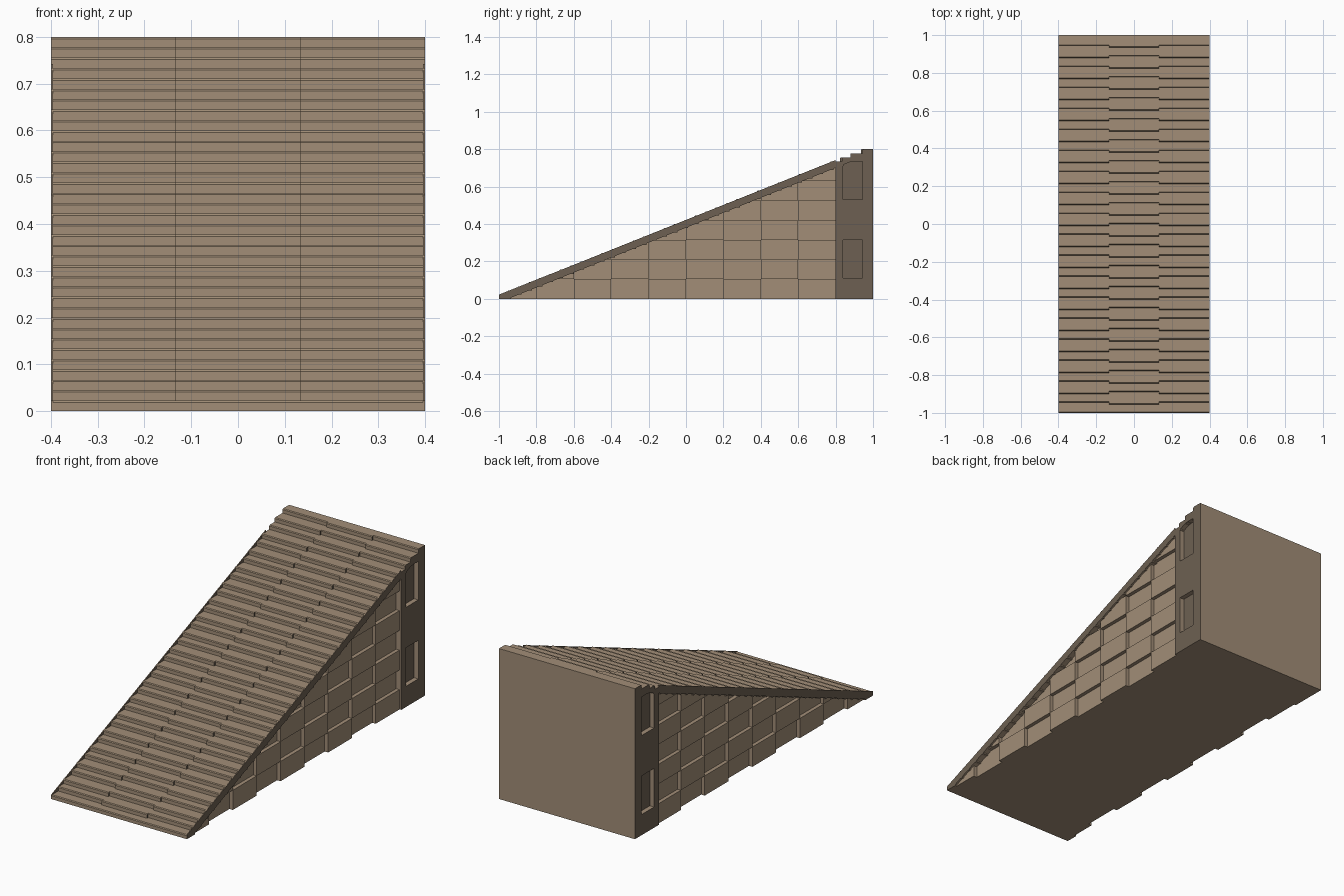
import bpy, bmesh
from mathutils import Vector

if "Cube" in bpy.data.objects:
    bpy.data.objects.remove(bpy.data.objects["Cube"])

N = 36                      # stair count
DY, DZ = 2 / N, 0.8 / N     # tread depth, riser height
W = 0.4                     # half width


def material(name, rgb):
    m = bpy.data.materials.new(name)
    m.diffuse_color = (*rgb, 1)
    m.use_nodes = True
    m.node_tree.nodes["Principled BSDF"].inputs["Base Color"].default_value = m.diffuse_color
    return m


STONE = material("stone", (0.36, 0.27, 0.185))
TRIM = material("dark_trim", (0.155, 0.118, 0.085))


def prism(bm, profile, x0, x1):
    """Extrude a (y, z) profile along x."""
    a = [bm.verts.new((x0, y, z)) for y, z in profile]
    b = [bm.verts.new((x1, y, z)) for y, z in profile]
    bm.faces.new(a)
    bm.faces.new(b[::-1])
    n = len(a)
    for i in range(n):
        j = (i + 1) % n
        bm.faces.new((a[j], a[i], b[i], b[j]))


def rect(y0, y1, z0, z1):
    return [(y0, z0), (y1, z0), (y1, z1), (y0, z1)]


def finish(name, bm, dark_sides=False):
    bmesh.ops.recalc_face_normals(bm, faces=bm.faces)
    bm.normal_update()
    for f in bm.faces:
        f.material_index = int(dark_sides and abs(f.normal.x) > 0.9)
    me = bpy.data.meshes.new(name)
    bm.to_mesh(me)
    bm.free()
    me.materials.append(STONE)
    me.materials.append(TRIM)
    ob = bpy.data.objects.new(name, me)
    bpy.context.collection.objects.link(ob)
    return ob


# Solid wedge: forms the recessed wall squares
bm = bmesh.new()
prism(bm, [(-0.98, 0), (0.82, 0), (0.82, 0.72)], -0.37, 0.37)
finish("ramp_core", bm)

# Raised wall blocks in a checkerboard, trimmed under the slope
bm = bmesh.new()
ROW = 0.105
for i in range(9):
    for r in range(7):
        y, z = -1 + 0.2 * i, ROW * r
        if (i + r) % 2 == 0 and z < 0.4 * (y + 1.2) - 0.01:
            prism(bm, rect(y, y + 0.2, z, z + ROW), -0.39, 0.39)
bmesh.ops.bisect_plane(bm, geom=bm.verts[:] + bm.edges[:] + bm.faces[:],
                       plane_co=Vector((0, -0.97, 0)),
                       plane_no=Vector((0, -0.4, 1)), clear_outer=True)
finish("wall_blocks", bm)

# Sloping slab below the stairs, with thin side plates hiding the steps
bm = bmesh.new()
prism(bm, [(-1, 0), (-0.95, 0), (0.88, 0.732), (0.88, 0.752)], -W, W)
finish("stair_slab", bm, True)
bm = bmesh.new()
for x0, x1 in ((-W, -0.396), (0.396, W)):
    prism(bm, [(-1, 0), (-0.95, 0), (0.8, 0.70), (0.8, 0.742), (-1, DZ)], x0, x1)
finish("side_stringers", bm, True)

# Steps in three columns, alternately pushed forward, chamfered nosing
bm = bmesh.new()
for k in range(N):
    for c in range(3):
        front = -1 + k * DY
        if (k + c) % 2 == 0:
            front = max(-1, front - 0.01)
        back = min(1, -1 + (k + 1) * DY + 0.01)
        z0, z1 = k * DZ, (k + 1) * DZ
        x = -W + c * 2 * W / 3
        prism(bm, [(front, z0), (back, z0), (back, z1), (front + 0.004, z1),
                   (front, z1 - 0.004)], x, x + 2 * W / 3)
finish("stairs", bm, True)

# Tall end block with stepped top and recessed windows on both sides
bm = bmesh.new()
prism(bm, [(0.8, 0), (1, 0), (1, 0.79), (0.95, 0.79), (0.95, 0.77), (0.895, 0.77),
           (0.895, 0.75), (0.84, 0.75), (0.84, 0.735), (0.8, 0.72)], -W, W)
block = finish("end_block", bm, True)
bm = bmesh.new()
for s in (-1, 1):
    for z0, z1 in ((0.11, 0.315), (0.53, 0.735)):
        prism(bm, rect(0.84, 0.943, z0, z1), *sorted((s * 0.375, s * 0.43)))
cutter = finish("window_cutter", bm, True)
cutter.hide_render = True
mod = block.modifiers.new("windows", 'BOOLEAN')
mod.operation = 'DIFFERENCE'
mod.solver = 'EXACT'
mod.object = cutter
bpy.context.view_layer.objects.active = block
bpy.ops.object.modifier_apply(modifier=mod.name)
bpy.data.objects.remove(cutter)
